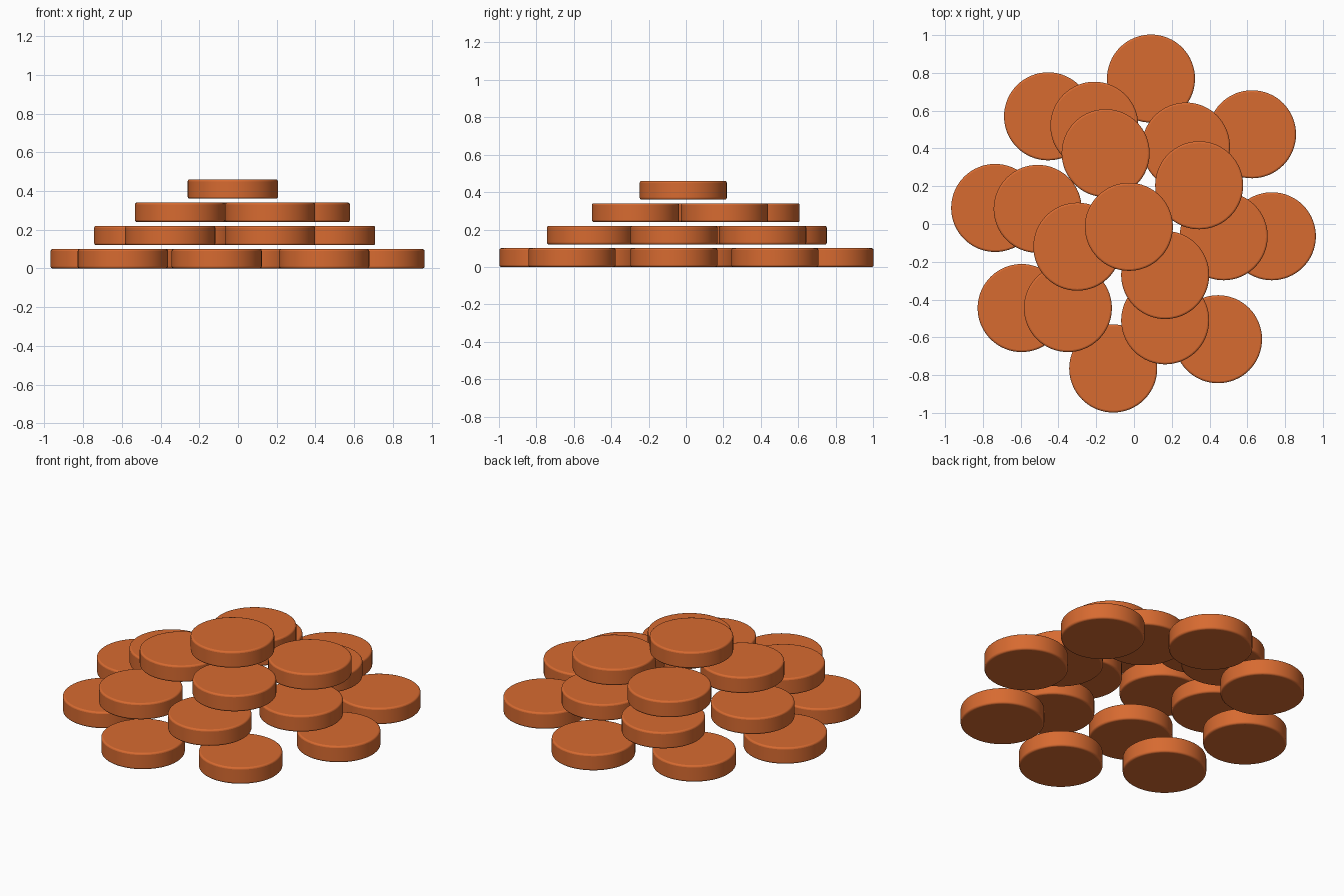
import bpy

cube = bpy.data.objects.get("Cube")
if cube:
    bpy.data.objects.remove(cube, do_unlink=True)

RADIUS, THICK, STEP = 0.233, 0.1, 0.12

orange = bpy.data.materials.new("burnt_orange")
orange.use_nodes = True
colour = (0.68, 0.145, 0.03, 1)
orange.diffuse_color = colour
orange.node_tree.nodes["Principled BSDF"].inputs["Base Color"].default_value = colour


def disc(name, x, y, z):
    """Flat round disc with softened rims."""
    bpy.ops.mesh.primitive_cylinder_add(vertices=64, radius=RADIUS, depth=THICK,
                                        location=(x, y, z + THICK / 2))
    ob = bpy.context.object
    ob.name = name
    ob.data.materials.append(orange)
    bpy.ops.object.shade_smooth_by_angle()
    rim = ob.modifiers.new("soft_rim", "BEVEL")
    rim.width = 0.01
    rim.segments = 3
    rim.limit_method = "ANGLE"


# Disc centres of each layer, from the ground up
layers = {
    "bottom_disc": [(0.09, 0.77), (0.625, 0.475), (0.73, -0.065), (0.445, -0.61),
                    (-0.11, -0.765), (-0.595, -0.445), (-0.735, 0.085), (-0.455, 0.57)],
    "lower_disc": [(-0.21, 0.52), (0.275, 0.41), (0.475, -0.065),
                   (0.165, -0.51), (-0.35, -0.445), (-0.51, 0.08)],
    "upper_disc": [(-0.15, 0.375), (0.345, 0.205), (0.165, -0.27), (-0.3, -0.12)],
    "top_disc": [(-0.027, -0.015)],
}

for level, (name, centres) in enumerate(layers.items()):
    for i, (x, y) in enumerate(centres):
        disc(f"{name}_{i + 1}", x, y, level * STEP)
